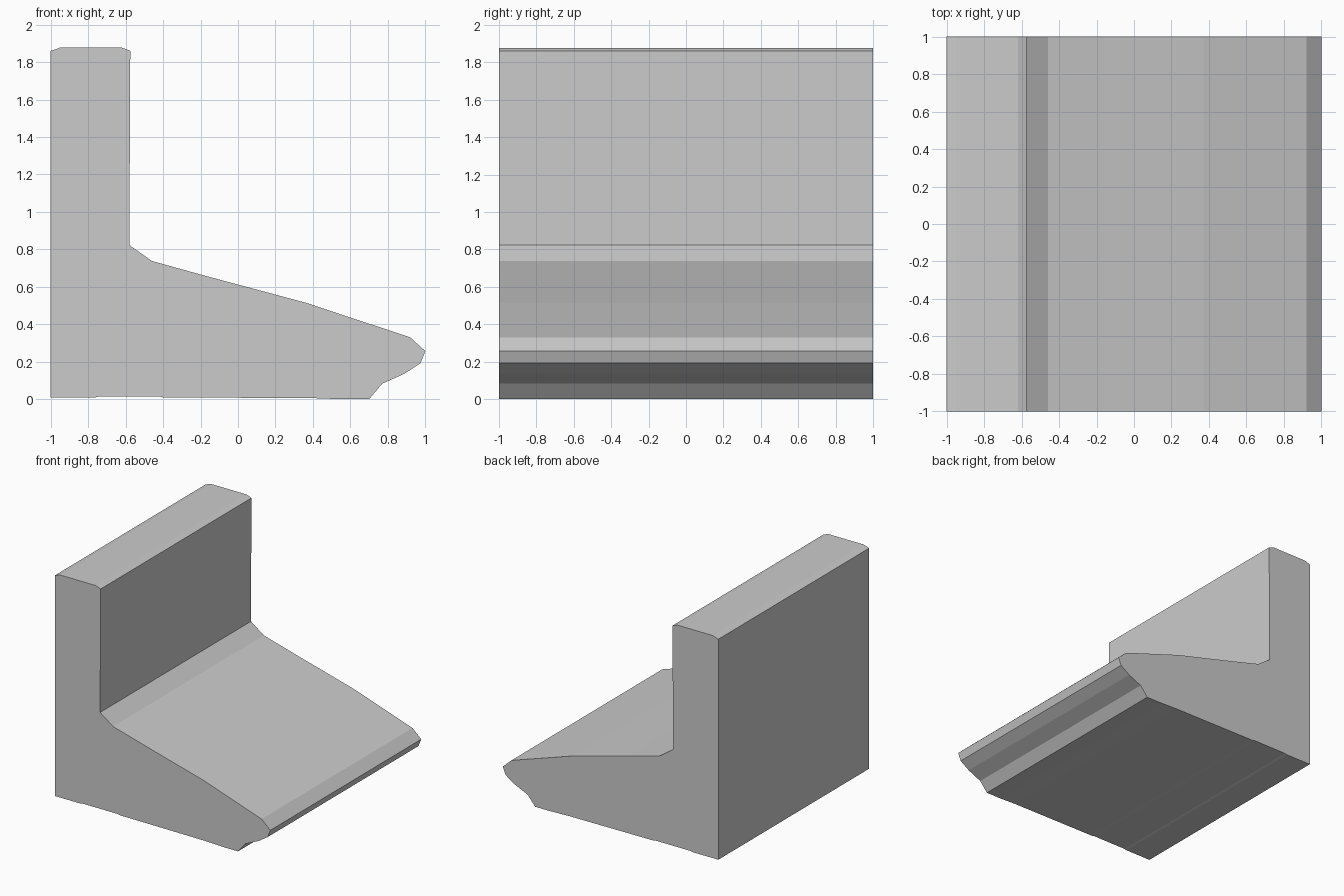
import bpy
import bmesh

if "Cube" in bpy.data.objects:
    bpy.data.objects.remove(bpy.data.objects["Cube"])

# Side profile (x, z), clockwise from the lower back corner
PROFILE = [
    (-1.0, 0.01), (-1.0, 1.86), (-0.95, 1.877), (-0.62, 1.877), (-0.575, 1.86),  # upright wall
    (-0.58, 0.823), (-0.46, 0.738), (-0.16, 0.655), (0.37, 0.513), (0.92, 0.33),  # sloping top
    (1.0, 0.257), (0.975, 0.193), (0.89, 0.137), (0.77, 0.083), (0.70, 0.0),      # nose
    (0.56, 0.0), (0.40, 0.006), (-0.40, 0.01), (-0.42, 0.015), (-0.74, 0.015), (-0.76, 0.01),  # underside
]


def extrude_profile(name, points, y0, y1):
    """Extrude a closed xz outline along y into a solid."""
    bm = bmesh.new()
    face = bm.faces.new([bm.verts.new((x, y0, z)) for x, z in points])
    result = bmesh.ops.extrude_face_region(bm, geom=[face], use_keep_orig=True)
    moved = [v for v in result["geom"] if isinstance(v, bmesh.types.BMVert)]
    bmesh.ops.translate(bm, verts=moved, vec=(0, y1 - y0, 0))
    bmesh.ops.recalc_face_normals(bm, faces=bm.faces)
    mesh = bpy.data.meshes.new(name)
    bm.to_mesh(mesh)
    bm.free()
    obj = bpy.data.objects.new(name, mesh)
    bpy.context.collection.objects.link(obj)
    return obj


# Single extruded wall-and-ramp block
extrude_profile("wall_with_sloped_base", PROFILE, -1.0, 1.0)
